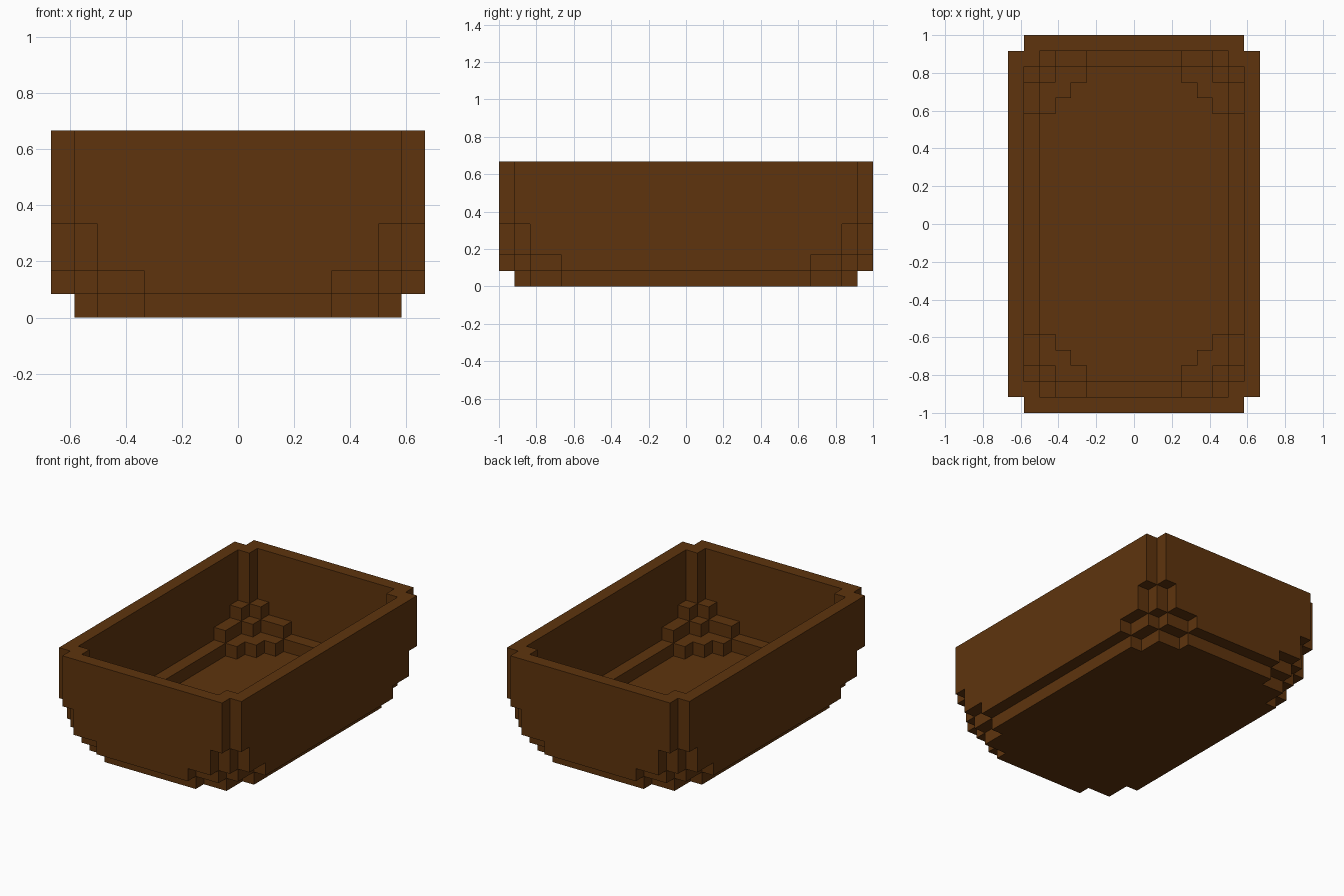
import bpy
import bmesh
import math

cube = bpy.data.objects.get("Cube")
if cube:
    bpy.data.objects.remove(cube, do_unlink=True)

UNIT = 1 / 12          # edge of one block
NX, NY, NZ = 8, 12, 8  # half width, half length, height in blocks

# Each layer: half width, half length, stepped corner cuts (x, y), in blocks
UPPER_OUT = (8, 12, [(7, 11)])
UPPER_IN = (7, 11, [(6, 10)])
LOWER_OUT = (8, 12, [(7, 10), (6, 11)])
OUTER = [(7, 11, [(6, 8), (4, 10)]),
         (8, 12, [(7, 8), (6, 10), (4, 11)]),
         LOWER_OUT, LOWER_OUT] + [UPPER_OUT] * 4
CAVITY = [None,
          (6, 10, [(5, 7), (4, 8), (3, 9)]),
          (7, 11, [(6, 7), (5, 9), (3, 10)]),
          (7, 11, [(6, 9), (5, 10)])] + [UPPER_IN] * 4


def inside(layer, x, y):
    """True when the block centre lies within a layer outline."""
    if layer is None:
        return False
    w, l, cuts = layer
    x, y = abs(x), abs(y)
    return x < w and y < l and not any(x > cx and y > cy for cx, cy in cuts)


def solid(i, j, k):
    if not 0 <= k < NZ:
        return False
    x, y = i + 0.5, j + 0.5
    return inside(OUTER[k], x, y) and not inside(CAVITY[k], x, y)


# Wood material
wood = bpy.data.materials.new("dark_brown_wood")
wood.use_nodes = True
colour = (0.112, 0.034, 0.004, 1)
wood.diffuse_color = colour
bsdf = wood.node_tree.nodes["Principled BSDF"]
bsdf.inputs["Base Color"].default_value = colour
bsdf.inputs["Roughness"].default_value = 0.9

# Blocky tub: skin only the exposed sides of the blocks
bm = bmesh.new()
verts = {}


def vert(p):
    if p not in verts:
        verts[p] = bm.verts.new([c * UNIT for c in p])
    return verts[p]


for i in range(-NX, NX):
    for j in range(-NY, NY):
        for k in range(NZ):
            if not solid(i, j, k):
                continue
            for axis in range(3):
                for side in (0, 1):
                    step = [0, 0, 0]
                    step[axis] = 2 * side - 1
                    if solid(i + step[0], j + step[1], k + step[2]):
                        continue
                    u, v = (axis + 1) % 3, (axis + 2) % 3
                    ring = []
                    for a, b in ((0, 0), (1, 0), (1, 1), (0, 1)):
                        p = [i, j, k]
                        p[axis] += side
                        p[u] += a
                        p[v] += b
                        ring.append(vert(tuple(p)))
                    bm.faces.new(ring if side else ring[::-1])

# Merge the flat areas into large faces
bmesh.ops.dissolve_limit(bm, angle_limit=math.radians(1),
                         verts=bm.verts[:], edges=bm.edges[:])
mesh = bpy.data.meshes.new("tub")
bm.to_mesh(mesh)
bm.free()
mesh.materials.append(wood)
tub = bpy.data.objects.new("tub", mesh)
bpy.context.collection.objects.link(tub)
